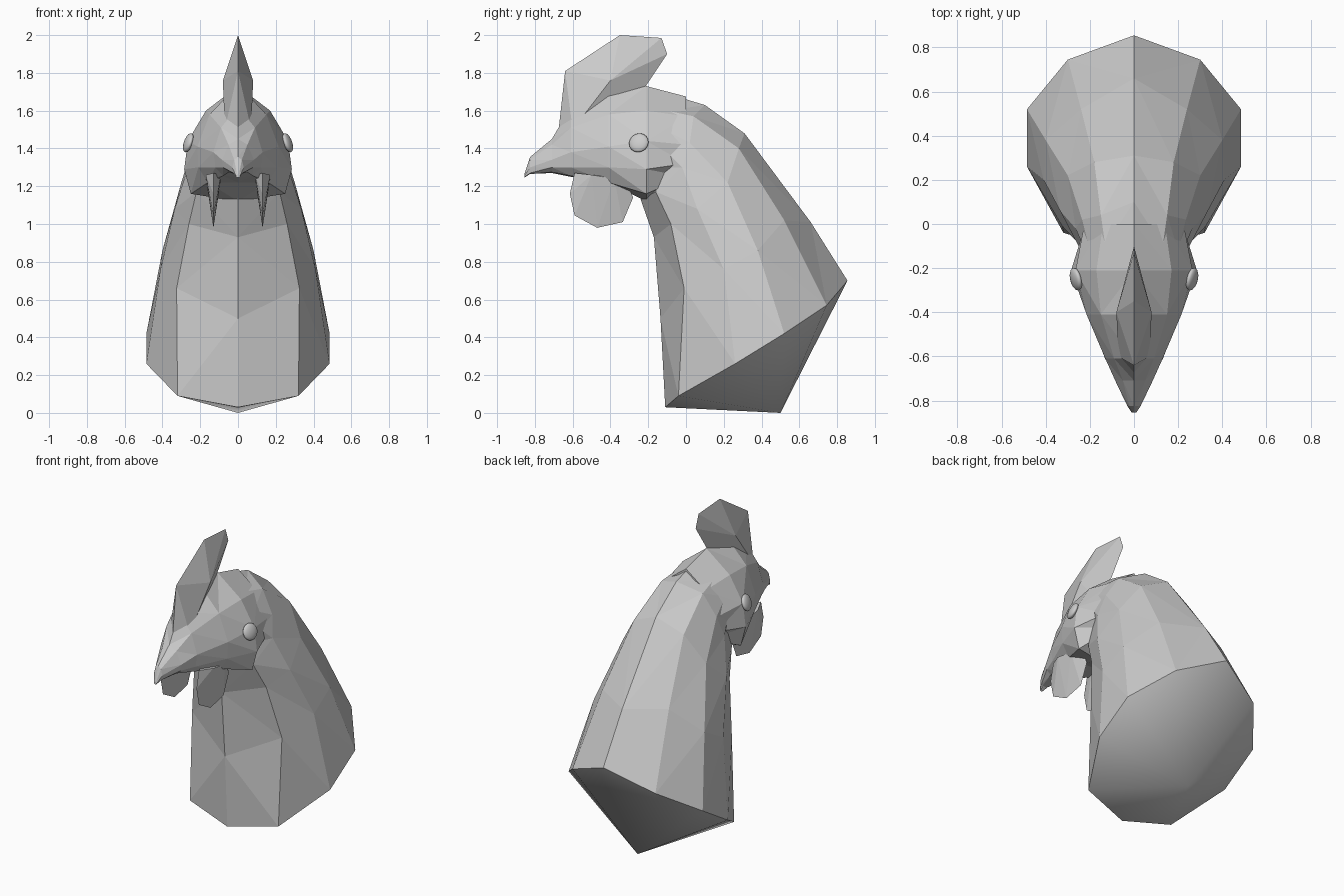
import bpy
import bmesh
from mathutils import Vector

default_cube = bpy.data.objects.get("Cube")
if default_cube:
    bpy.data.objects.remove(default_cube, do_unlink=True)

# Single clay colour
clay = bpy.data.materials.new("light_grey_clay")
clay.use_nodes = True
clay_colour = (0.6, 0.6, 0.6, 1)
clay.diffuse_color = clay_colour
clay.node_tree.nodes["Principled BSDF"].inputs["Base Color"].default_value = clay_colour


def finish(name, bm):
    """Turn a bmesh into a named object with the clay material."""
    bmesh.ops.recalc_face_normals(bm, faces=bm.faces)
    mesh = bpy.data.meshes.new(name)
    bm.to_mesh(mesh)
    bm.free()
    mesh.materials.append(clay)
    obj = bpy.data.objects.new(name, mesh)
    bpy.context.scene.collection.objects.link(obj)
    return obj


def full_ring(half):
    """Complete a half section whose first and last points lie on the centre plane."""
    mirrored = [(-x, y, z) for x, y, z in reversed(half[1:-1])]
    return list(half) + mirrored


def loft(bm, half_sections):
    """Skin mirrored sections with triangles and return the vertex rings."""
    rings = [[bm.verts.new(p) for p in full_ring(half)] for half in half_sections]
    for lower, upper in zip(rings, rings[1:]):
        count = len(lower)
        for i in range(count):
            j = (i + 1) % count
            bm.faces.new((lower[i], lower[j], upper[j], upper[i]))
    bmesh.ops.triangulate(bm, faces=bm.faces[:])
    return rings


def hull(name, points):
    bm = bmesh.new()
    for p in points:
        bm.verts.new(p)
    result = bmesh.ops.convex_hull(bm, input=bm.verts[:])
    unused = {v for v in result["geom_interior"] if isinstance(v, bmesh.types.BMVert)}
    bmesh.ops.delete(bm, geom=list(unused), context="VERTS")
    return finish(name, bm)


# Neck: tilted sections from the cut base up into the head, throat to nape
neck_sections = [
    [(0, -.11, .03), (.32, -.04, .09), (.485, .26, .26),
     (.485, .52, .42), (.3, .745, .57), (0, .855, .7)],
    [(0, -.135, .5), (.325, -.01, .66), (.41, .2, .76),
     (.4, .38, .86), (.24, .52, 1.02), (0, .66, 1.01)],
    [(0, -.17, .93), (.26, -.08, 1), (.335, .06, 1.08),
     (.3, .22, 1.22), (.18, .28, 1.4), (0, .31, 1.48)],
    [(0, -.24, 1.13), (.22, -.16, 1.17), (.265, -.02, 1.3),
     (.235, .02, 1.43), (.15, .04, 1.57), (0, .1, 1.63)],
    [(0, -.2, 1.25), (.2, -.15, 1.3), (.23, -.1, 1.38),
     (.2, -.12, 1.5), (.13, -.1, 1.6), (0, -.1, 1.69)],
]
bm = bmesh.new()
rings = loft(bm, neck_sections)
bm.faces.new(rings[-1])

# Rounded base: a smooth fan meeting at one low point
base_tip = bm.verts.new((0, .5, 0))
base_ring = rings[0]
for a, b in zip(base_ring, base_ring[1:] + base_ring[:1]):
    bm.faces.new((a, b, base_tip)).smooth = True
    bm.edges.get((a, b)).smooth = False
finish("neck", bm)


# Head and beak: upright sections from the beak tip to the back of the skull
def head_section(y, bottom, low, jaw, cheek, brow, top):
    sides = [(x, y, z) for x, z in (low, jaw, cheek, brow)]
    return [(0, y, bottom)] + sides + [(0, y, top)]


head_sections = [
    head_section(-.855, 1.245, (.005, 1.246), (.01, 1.25), (.01, 1.255), (.005, 1.26), 1.265),
    head_section(-.825, 1.265, (.015, 1.265), (.025, 1.27), (.03, 1.3), (.02, 1.34), 1.355),
    head_section(-.71, 1.27, (.05, 1.275), (.08, 1.3), (.085, 1.34), (.05, 1.42), 1.45),
    head_section(-.61, 1.25, (.08, 1.255), (.12, 1.3), (.13, 1.38), (.09, 1.51), 1.62),
    head_section(-.41, 1.22, (.16, 1.22), (.21, 1.3), (.215, 1.41), (.15, 1.58), 1.74),
    head_section(-.21, 1.12, (.25, 1.16), (.285, 1.29), (.265, 1.44), (.17, 1.6), 1.73),
    head_section(0, 1.25, (.15, 1.25), (.22, 1.32), (.225, 1.42), (.14, 1.57), 1.675),
]
bm = bmesh.new()
rings = loft(bm, head_sections)
for end in (rings[0], rings[-1]):
    bm.faces.new(end)
finish("head_and_beak", bm)

# Comb: a wedge with a thin crest and a raised back end
crest = [(-.68, 1.45), (-.65, 1.68), (-.64, 1.81), (-.35, 2),
         (-.13, 1.985), (-.1, 1.9), (-.3, 1.6)]
comb_points = [(0, y, z) for y, z in crest]
for side in (-1, 1):
    comb_points += [(side * .08, -.4, 1.76), (side * .07, -.6, 1.5)]
hull("comb", comb_points)

# Paired wattles and eyes
wattle_outline = [(-.59, 1.27), (-.615, 1.16), (-.59, 1.045),
                  (-.47, .98), (-.335, 1.01), (-.28, 1.14), (-.32, 1.24)]
for side, label in ((1, "left"), (-1, "right")):
    points = [(side * .13, y, z) for y, z in wattle_outline]
    for x in (.09, .17):
        points += [(side * x, -.5, 1.26), (side * x, -.38, 1.24)]
    hull(label + "_wattle", points)

    bm = bmesh.new()
    bmesh.ops.create_uvsphere(bm, u_segments=16, v_segments=8, radius=.053)
    for face in bm.faces:
        face.smooth = True
    eye = finish(label + "_eye", bm)
    eye.location = (side * .263, -.25, 1.43)
    eye.scale = (1, 1, .4)
    outward = Vector((side, -.25, .35))
    eye.rotation_euler = outward.to_track_quat("Z", "Y").to_euler()
